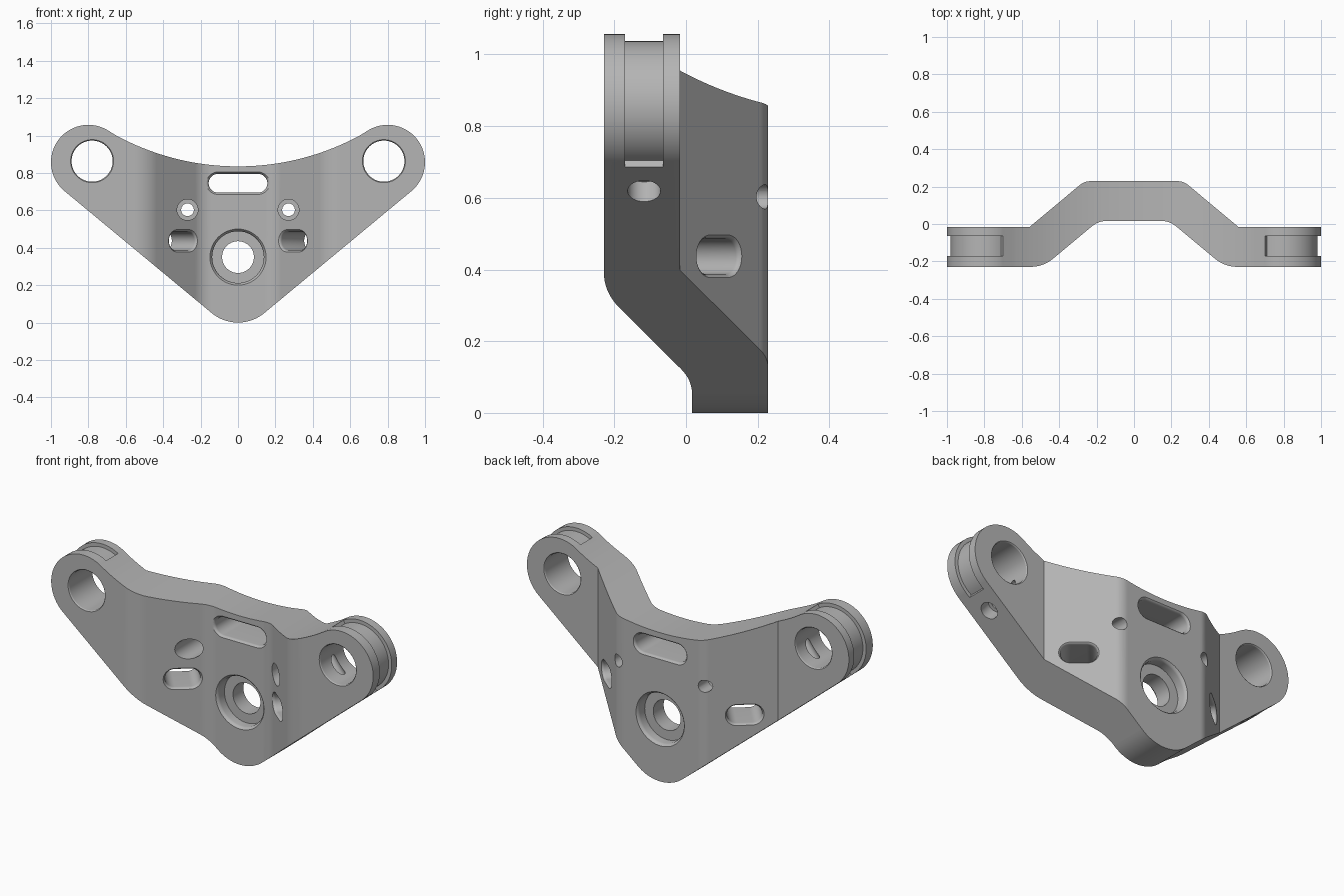
import bpy, bmesh, math
from mathutils import Vector

if "Cube" in bpy.data.objects:
    bpy.data.objects.remove(bpy.data.objects["Cube"], do_unlink=True)

metal = bpy.data.materials.new("satin grey metal")
metal.use_nodes = True
GREY = (0.46, 0.46, 0.46, 1)
metal.diffuse_color = GREY
metal.node_tree.nodes["Principled BSDF"].inputs["Base Color"].default_value = GREY


def make_object(name, bm):
    bmesh.ops.recalc_face_normals(bm, faces=bm.faces[:])
    mesh = bpy.data.meshes.new(name)
    bm.to_mesh(mesh)
    bm.free()
    mesh.materials.append(metal)
    obj = bpy.data.objects.new(name, mesh)
    bpy.context.collection.objects.link(obj)
    return obj


def arc(cx, cz, r, a0, a1, n):
    """Points on an arc, angles in degrees."""
    angles = [math.radians(a0 + (a1 - a0) * i / n) for i in range(n + 1)]
    return [(cx + r * math.cos(a), cz + r * math.sin(a)) for a in angles]


def loft(rings):
    """Closed solid through rings of equal length."""
    bm = bmesh.new()
    rows = [[bm.verts.new(p) for p in ring] for ring in rings]
    n = len(rows[0])
    for a, b in zip(rows, rows[1:]):
        for i in range(n):
            j = (i + 1) % n
            bm.faces.new((a[i], a[j], b[j], b[i]))
    bm.faces.new(rows[0])
    bm.faces.new(rows[-1])
    return bm


def prism(points, y0, y1):
    return loft([[(x, y, z) for x, z in points] for y in (y0, y1)])


def fillet(corners, steps=8):
    """Polyline with rounded corners; corners are (x, y, radius)."""
    out = [Vector(corners[0][:2])]
    for a, b, c in zip(corners, corners[1:], corners[2:]):
        p = Vector(b[:2])
        d0, d1 = (Vector(a[:2]) - p).normalized(), (Vector(c[:2]) - p).normalized()
        if b[2] == 0:
            out.append(p)
            continue
        half = d0.angle(d1) / 2
        reach = b[2] / math.tan(half)
        centre = p + (d0 + d1).normalized() * b[2] / math.sin(half)
        start, end = p + d0 * reach - centre, p + d1 * reach - centre
        for i in range(steps + 1):
            out.append(centre + start.lerp(end, i / steps).normalized() * b[2])
    return out + [Vector(corners[-1][:2])]


def height(line, x):
    x = abs(x)
    for a, b in zip(line, line[1:]):
        if x <= b.x:
            return a.y + (b.y - a.y) * (x - a.x) / (b.x - a.x)
    return line[-1].y


# Body: rounded plate outline, softened edges, then joggled in depth
front = fillet([(0, .017, 0), (.19, .017, .13), (.485, -.229, .18), (1.2, -.229, 0)])
back = fillet([(0, .229, 0), (.265, .229, .09), (.56, -.017, 0), (1.2, -.017, 0)])
T = 0.212
LOBE_X, LOBE_Z, LOBE_R = 0.8, 0.857, 0.2
SWEEP = 1.366
right_half = arc(0, .22, .22, -90, -50.2, 10)
right_half += arc(LOBE_X, LOBE_Z, LOBE_R, -50.2, 119, 32)
right_half += arc(0, .835 + SWEEP, SWEEP, -61.5, -90, 22)
outline = right_half + [(-x, z) for x, z in right_half[-2:0:-1]]

bm = prism(outline, 0, T)
bm.edges.ensure_lookup_table()
rims = [e for e in bm.edges if abs(e.verts[0].co.y - e.verts[1].co.y) < 1e-5]
bmesh.ops.bevel(bm, geom=rims, offset=0.016, segments=4, profile=0.5,
                affect='EDGES', clamp_overlap=False)
for x in sorted({round(s * p.x, 5) for p in front + back if 0 < p.x < .9 for s in (-1, 1)}):
    bmesh.ops.bisect_plane(bm, geom=bm.verts[:] + bm.edges[:] + bm.faces[:], dist=1e-5,
                           plane_co=(x, 0, 0), plane_no=(1, 0, 0))
for v in bm.verts:
    f, b = height(front, v.co.x), height(back, v.co.x)
    v.co.y = f + (b - f) * v.co.y / T
body = make_object("bracket_body", bm)


def cut(bm):
    cutter = make_object("cutter", bm)
    cutter.hide_render = True
    mod = body.modifiers.new("cut", 'BOOLEAN')
    mod.operation, mod.solver, mod.object = 'DIFFERENCE', 'EXACT', cutter
    bpy.context.view_layer.objects.active = body
    bpy.ops.object.modifier_apply(modifier=mod.name)
    bpy.data.objects.remove(cutter, do_unlink=True)


def bore(origin, axis, along, half_len, stations, n=20):
    """Round or slotted hole; stations are (radius, depth along axis)."""
    o, d, u = Vector(origin), Vector(axis).normalized(), Vector(along).normalized()
    w = d.cross(u)
    rings = []
    for r, depth in stations:
        flat = arc(half_len, 0, r, -90, 90, n) + arc(-half_len, 0, r, 90, 270, n)
        if half_len == 0:
            flat = arc(0, 0, r, 0, 360, 2 * n)[:-1]
        rings.append([o + d * depth + u * a + w * b for a, b in flat])
    cut(loft(rings))


def through(r, t, lip=0.012):
    """Straight hole with a softened lip on both faces of thickness t."""
    return [(r + 2 * lip, -lip), (r + lip * .4, lip * .4), (r, lip * 1.2),
            (r, t - lip * 1.2), (r + lip * .4, t - lip * .4), (r + 2 * lip, t + lip)]


Y, X = (0, 1, 0), (1, 0, 0)

# Centre bearing seat, recessed on both faces
bore((0, .017, .35), Y, X, 0,
     [(.165, -.015), (.143, .007), (.138, .018), (.138, .06), (.085, .0601),
      (.085, .152), (.138, .1521), (.138, .194), (.143, .205), (.165, .227)], 28)

# Upper centre slot
bore((0, .017, .745), Y, X, .107, through(.05, T))

for s in (-1, 1):
    # Lobe bore
    bore((s * .78, -.229, .863), Y, X, 0, through(.11, T, .006), 28)
    # Groove around the lobe rim
    ring = arc(LOBE_X, LOBE_Z, .18, -58, 120, 36) + arc(LOBE_X, LOBE_Z, .25, 120, -58, 36)
    cut(prism([(s * x, z) for x, z in ring], -.17, -.064))
    # Clamp screw hole drilled from the lower edge past the lobe bore
    bore((s * .825, -.117, .62), (-s * .64, 0, .768), Y, 0,
         [(.046, -.06), (.046, .07), (.027, .0701), (.027, .3)], 14)
    # Counterbored fixing hole
    bore((s * .27, 0, .603), Y, X, 0,
         [(.056, -.25), (.056, .14), (.034, .1401), (.034, .3)], 14)
    # Slot square to the sloped web
    bore((s * .294, -.07, .437), (s * .64, .768, 0), (s * .768, -.64, 0), .04,
         through(.05, T))

# Smooth shading with crisp edges
bpy.ops.object.select_all(action='DESELECT')
body.select_set(True)
bpy.context.view_layer.objects.active = body
bpy.ops.object.shade_smooth_by_angle(angle=math.radians(32))
weighted = body.modifiers.new("weighted normals", 'WEIGHTED_NORMAL')
weighted.keep_sharp = True
